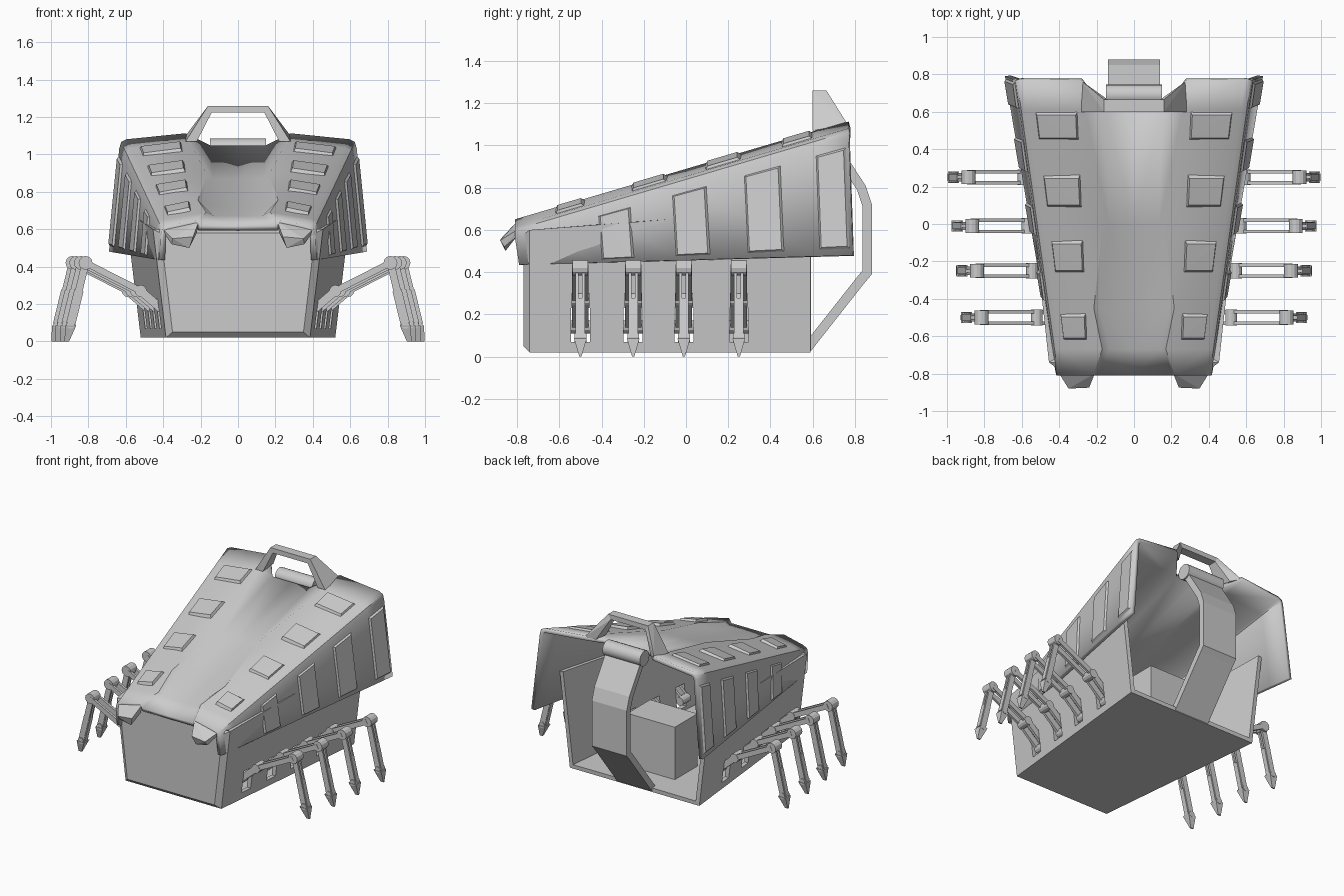
import bpy, bmesh
from mathutils import Vector, Matrix

if "Cube" in bpy.data.objects:
    bpy.data.objects.remove(bpy.data.objects["Cube"])


def lerp(a, b, t):
    return a + (b - a) * t


def make(name, bm, mirror=False, thick=0):
    me = bpy.data.meshes.new(name)
    bm.to_mesh(me)
    bm.free()
    ob = bpy.data.objects.new(name, me)
    bpy.context.collection.objects.link(ob)
    if mirror:
        ob.modifiers.new("mirror", "MIRROR")
    if thick:
        s = ob.modifiers.new("thickness", "SOLIDIFY")
        s.thickness, s.offset, s.use_even_offset = thick, -1, True
    return ob


def add_hull(bm, pts):
    vs = [bm.verts.new(p) for p in pts]
    bmesh.ops.convex_hull(bm, input=vs)


def add_box(bm, lo, hi):
    add_hull(bm, [(x, y, z) for x in (lo[0], hi[0]) for y in (lo[1], hi[1]) for z in (lo[2], hi[2])])


def frame(p, q):
    p, q = Vector(p), Vector(q)
    z = (q - p).normalized()
    y = Vector((0, 1, 0)) if abs(z.y) < 0.9 else Vector((1, 0, 0))
    x = y.cross(z).normalized()
    y = z.cross(x)
    m = Matrix((x, y, z)).transposed().to_4x4()
    return Matrix.Translation((p + q) / 2) @ m, (q - p).length


def add_beam(bm, p, q, w, h):
    # w is the width along y, h the thickness
    m, d = frame(p, q)
    bmesh.ops.create_cube(bm, size=1, matrix=m @ Matrix.Diagonal((h, w, d, 1)))


def add_rod(bm, p, q, r, n=12):
    m, d = frame(p, q)
    bmesh.ops.create_cone(bm, cap_ends=True, segments=n, radius1=r, radius2=r, depth=d, matrix=m)


def strip(bm, rows, flip=False):
    vs = [[bm.verts.new(p) for p in r] for r in rows]
    for a, b in zip(vs, vs[1:]):
        for i in range(len(a) - 1):
            f = [a[i], a[i + 1], b[i + 1], b[i]]
            bm.faces.new(f[::-1] if flip else f)
    return vs


# hull: open at the back and top, flared sides, chamfered front
bm = bmesh.new()
rows = []
for y, h, zb, zt in [(-.77, .35, .05, .58), (-.74, .385, .02, .60), (.59, .52, .02, .70)]:
    rows.append([(0, y, zb), (h, y, zb), (h + .12 * (zt - zb), y, zt)])
vs = strip(bm, rows, flip=True)
top = [bm.verts.new((0, -.77, .58)), bm.verts.new((0, -.74, .60))]
bm.faces.new([vs[0][0], vs[0][1], vs[0][2], top[0]])
bm.faces.new([top[0], vs[0][2], vs[1][2], top[1]])
hull = make("hull", bm, True, .03)

# leg slots cut through both hull sides
LEGS = [(-.50, -.07), (-.25, -.045), (-.01, -.02), (.25, 0)]
bm = bmesh.new()
for y, dx in LEGS:
    add_box(bm, (-.9, y - .045, .07), (.9, y + .045, .23))
bmesh.ops.recalc_face_normals(bm, faces=bm.faces)
cutter = make("slot_cutter", bm)
cutter.hide_render = True
b = hull.modifiers.new("slots", "BOOLEAN")
b.object, b.operation, b.solver = cutter, "DIFFERENCE", "EXACT"
bpy.context.view_layer.objects.active = hull
for m in list(hull.modifiers):
    bpy.ops.object.modifier_apply(modifier=m.name)
bpy.data.objects.remove(cutter)


# shell: sloped roof with sunken centre strip and flared side skirts
def zl(y):
    return .65 + .295 * (y + .81)


def edge_pts(y):
    t = (y + .81) / 1.58
    xo, z = lerp(.41, .63, t), zl(y)
    return [(xo - .035, y, z - .035), (xo - .005, y, z - .05), (xo + .005, y, z - .085),
            (lerp(.42, .69, t), y + .02, lerp(.435, .48, t))]


bm = bmesh.new()
rows = []
for y, c, r, dip in [(-.81, .20, .22, .03), (-.67, .13, .17, .02), (-.45, .19, .215, .02),
                     (0, .135, .165, .02), (.61, .15, .26, .02)]:
    z = zl(y)
    rows.append([(0, y, z - dip), (c, y, z - dip), (r, y, z)] + edge_pts(y))
vs = strip(bm, rows)
# rear overhang beyond the centre strip
last = vs[-1]
rear = [bm.verts.new(p) for p in [(.28, .77, zl(.76))] + edge_pts(.77)]
for i in range(len(rear) - 1):
    bm.faces.new([last[i + 2], last[i + 3], rear[i + 1], rear[i]])
bm.faces.new([last[1], last[2], rear[0]])
shell = make("shell", bm, True, .03)


# raised armour plates on roof and skirts
def roof(y, u):
    t = (y + .81) / 1.58
    a = Vector(edge_pts(y)[0])
    return Vector((lerp(.235, .285, t), y, zl(y))).lerp(a, u)


def side(y, v):
    e = edge_pts(y)
    return Vector(e[2]).lerp(Vector(e[3]), v)


def add_plate(bm, f, y0, y1, u0, u1, lift):
    n = (f(y1, u0) - f(y0, u0)).cross(f(y0, u1) - f(y0, u0)).normalized()
    if n.x < 0 or n.z < 0:
        n = -n
    pts = []
    for k, h in ((0, -.006), (.014, lift)):
        for y in (y0 + k, y1 - k):
            for u in (u0 + k * 2, u1 - k * 2):
                pts.append(f(y, u) + n * h)
    add_hull(bm, pts)


bm = bmesh.new()
for y0, y1 in [(-.62, -.48), (-.26, -.09), (.09, .26), (.45, .60)]:
    add_plate(bm, roof, y0, y1, .08, .85, .012)
make("roof_plates", bm, True)
bm = bmesh.new()
for y0, y1 in [(-.42, -.26), (-.07, .10), (.27, .45), (.61, .76)]:
    add_plate(bm, side, y0, y1, .06, .95, .012)
make("skirt_plates", bm, True)

# drooping front lips
bm = bmesh.new()
add_hull(bm, [(.21, -.80, .64), (.40, -.80, .60), (.24, -.875, .56), (.35, -.88, .55),
              (.26, -.855, .50), (.355, -.86, .52), (.22, -.80, .58), (.39, -.80, .57)])
make("front_lip", bm, True)

# carry handle at the rear of the roof
bm = bmesh.new()
add_hull(bm, [(.28, .60, 1.07), (.22, .60, 1.07), (.28, .765, 1.10), (.22, .72, 1.08),
              (.16, .60, 1.26), (.14, .60, 1.225), (.16, .665, 1.26), (.14, .665, 1.225)])
add_hull(bm, [(x, y, z) for y in (.60, .665)
              for x, z in ((-.16, 1.26), (.16, 1.26), (.14, 1.225), (-.14, 1.225))])
make("handle", bm, True)

# rear support band and its hinge barrel
bm = bmesh.new()
path = [(.59, .025), (.85, .355), (.88, .39), (.88, .72), (.85, .81), (.72, 1.01)]
strip(bm, [[(.14, y, z), (-.14, y, z)] for y, z in path])
band = make("rear_band", bm, thick=.045)
bm = bmesh.new()
add_rod(bm, (-.15, .69, 1.03), (.15, .69, 1.03), .055, 20)
hinge = make("hinge_barrel", bm)

# drive box on the hull floor
bm = bmesh.new()
add_box(bm, (-.19, .14, .04), (.19, .40, .43))
make("drive_box", bm)

# four legs per side: hip strut, twin rods, knee, shin and pointed foot
for i, (y, dx) in enumerate(LEGS):
    bm = bmesh.new()
    hip, knee, ankle = [Vector((x + dx, y, z)) for x, z in ((.59, .27), (.885, .42), (.965, .09))]
    side_y = Vector((0, .03, 0))
    root = Vector((.44 + dx, y, .14))
    for s in (-1, 1):
        add_beam(bm, root + s * side_y, hip + s * side_y, .018, .045)
        add_beam(bm, hip + s * side_y, knee + s * side_y, .018, .035)
        add_beam(bm, knee + s * side_y * .5, ankle + s * side_y * .5, .014, .04)
    for p, r, w in ((root, .03, .045), (hip, .032, .042), (knee, .037, .037), (ankle, .022, .028)):
        add_rod(bm, p - Vector((0, w, 0)), p + Vector((0, w, 0)), r)
    mid = knee.lerp(ankle, .45)
    add_beam(bm, mid, ankle, .035, .05)
    add_hull(bm, [ankle + Vector((a, b, -.005)) for a in (-.03, .03) for b in (-.03, .03)] +
             [(.985 + dx + a, y + b, 0) for a in (-.012, .012) for b in (-.005, .005)])
    make("leg_%d" % (i + 1), bm, True)

# soft shading on the rounded parts only
bpy.ops.object.select_all(action="DESELECT")
for ob in (shell, hinge):
    ob.select_set(True)
bpy.context.view_layer.objects.active = shell
bpy.ops.object.shade_smooth_by_angle(angle=.6)
